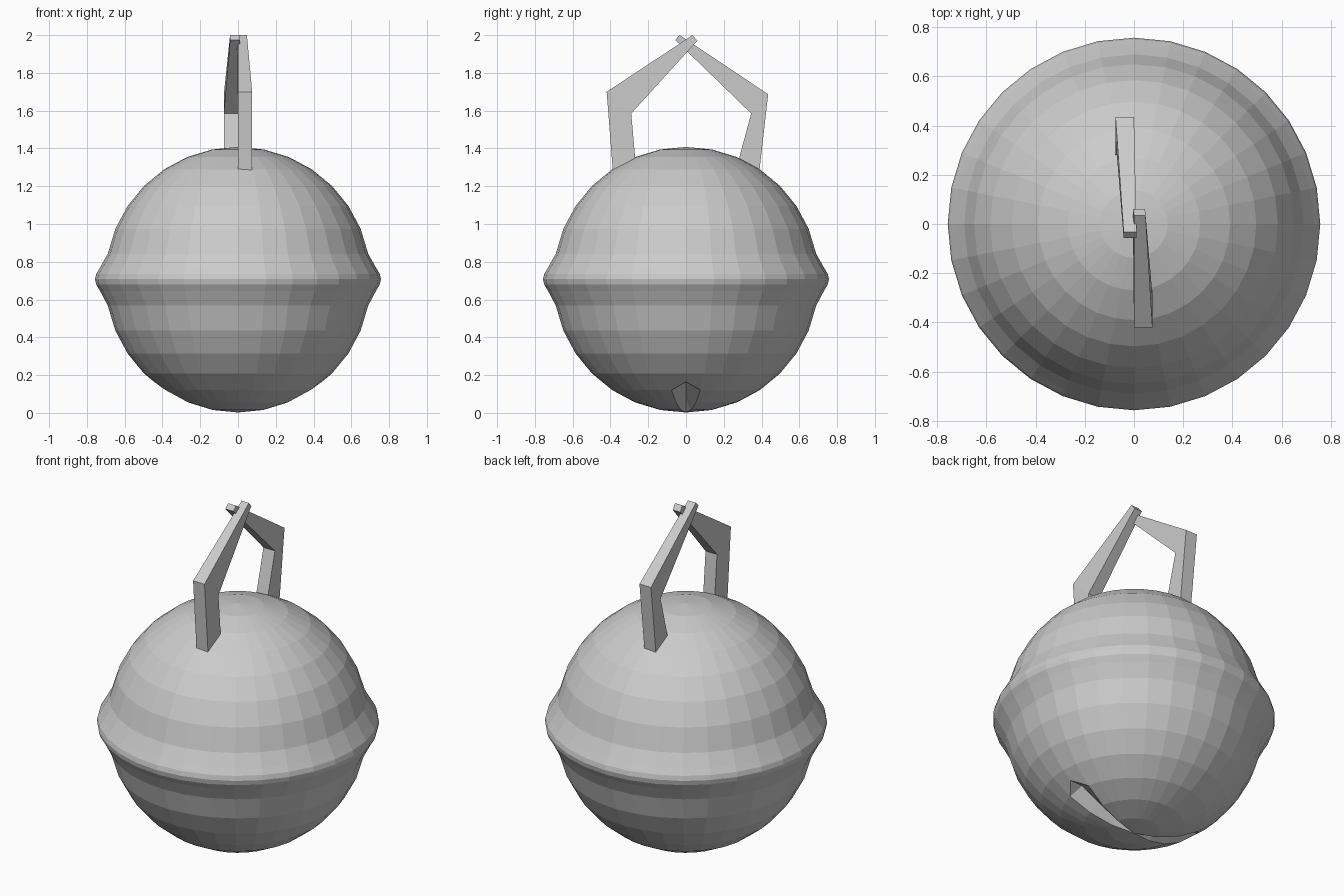
import bpy, bmesh
from math import sin, cos, pi

if "Cube" in bpy.data.objects:
    bpy.data.objects.remove(bpy.data.objects["Cube"])

R, CZ, SEG = 0.703, 0.705, 32
STEP = pi / 16


def finish(bm, name):
    bmesh.ops.recalc_face_normals(bm, faces=bm.faces)
    me = bpy.data.meshes.new(name)
    bm.to_mesh(me)
    bm.free()
    ob = bpy.data.objects.new(name, me)
    bpy.context.collection.objects.link(ob)
    return ob


def ball():
    # half-circle profile with a bulging rim at the equator
    rim = [(0.73, 0.065), (0.751, 0.03), (0.757, 0.003), (0.751, -0.025), (0.73, -0.06)]
    arc = [(R * sin(k * STEP), R * cos(k * STEP)) for k in range(1, 16)]
    profile = arc[:7] + rim + arc[8:]
    bm = bmesh.new()
    rings = [[bm.verts.new((r * cos(j * 2 * pi / SEG), r * sin(j * 2 * pi / SEG), CZ + z))
              for j in range(SEG)] for r, z in profile]
    top = bm.verts.new((0, 0, CZ + R))
    bottom = bm.verts.new((0, 0, CZ - R))
    for j in range(SEG):
        n = (j + 1) % SEG
        bm.faces.new((top, rings[0][j], rings[0][n]))
        bm.faces.new((bottom, rings[-1][n], rings[-1][j]))
        for a, b in zip(rings, rings[1:]):
            bm.faces.new((a[j], b[j], b[n], a[n]))
    # shallow pointed groove across the underside
    for j in (0, SEG // 2):
        end = rings[-3][j]
        edge = bm.edges.get((end, rings[-4][j]))
        tip = bmesh.utils.edge_split(edge, end, 0.5)[1]
        for side in (-1, 1):
            bmesh.ops.connect_verts(bm, verts=[tip, rings[-3][(j + side) % SEG]])
        for ring in rings[-3:]:
            v = ring[j].co
            v.x *= 0.93
            v.z = CZ + (v.z - CZ) * 0.93
    return finish(bm, "bell_ball")


def hook(name, outline, sign):
    # bent strip: each point is (y, z, inner x, outer x)
    bm = bmesh.new()
    a = [bm.verts.new((sign * x0, y, z)) for y, z, x0, x1 in outline]
    b = [bm.verts.new((sign * x1, y, z)) for y, z, x0, x1 in outline]
    # strip order: outer base, outer bend, outer tip, inner tip, inner bend, inner base
    for s in (a, b):
        bm.faces.new((s[0], s[1], s[4], s[5]))
        bm.faces.new((s[1], s[2], s[3], s[4]))
    for i in range(6):
        n = (i + 1) % 6
        bm.faces.new((a[i], a[n], b[n], b[i]))
    return finish(bm, name)


ball()

# two crossing hooks that form the hanging loop
hook("front_hook", [(-0.385, 1.25, 0, 0.075), (-0.42, 1.70, 0, 0.075),
                    (0.035, 2.0, 0.0, 0.047), (0.06, 1.97, -0.005, 0.045),
                    (-0.29, 1.585, 0, 0.075), (-0.262, 1.27, 0, 0.075)], 1)
hook("back_hook", [(0.385, 1.25, 0, 0.075), (0.435, 1.687, 0, 0.075),
                   (-0.033, 2.0, -0.01, 0.042), (-0.057, 1.975, -0.01, 0.042),
                   (0.345, 1.585, 0, 0.075), (0.26, 1.27, 0, 0.075)], -1)
